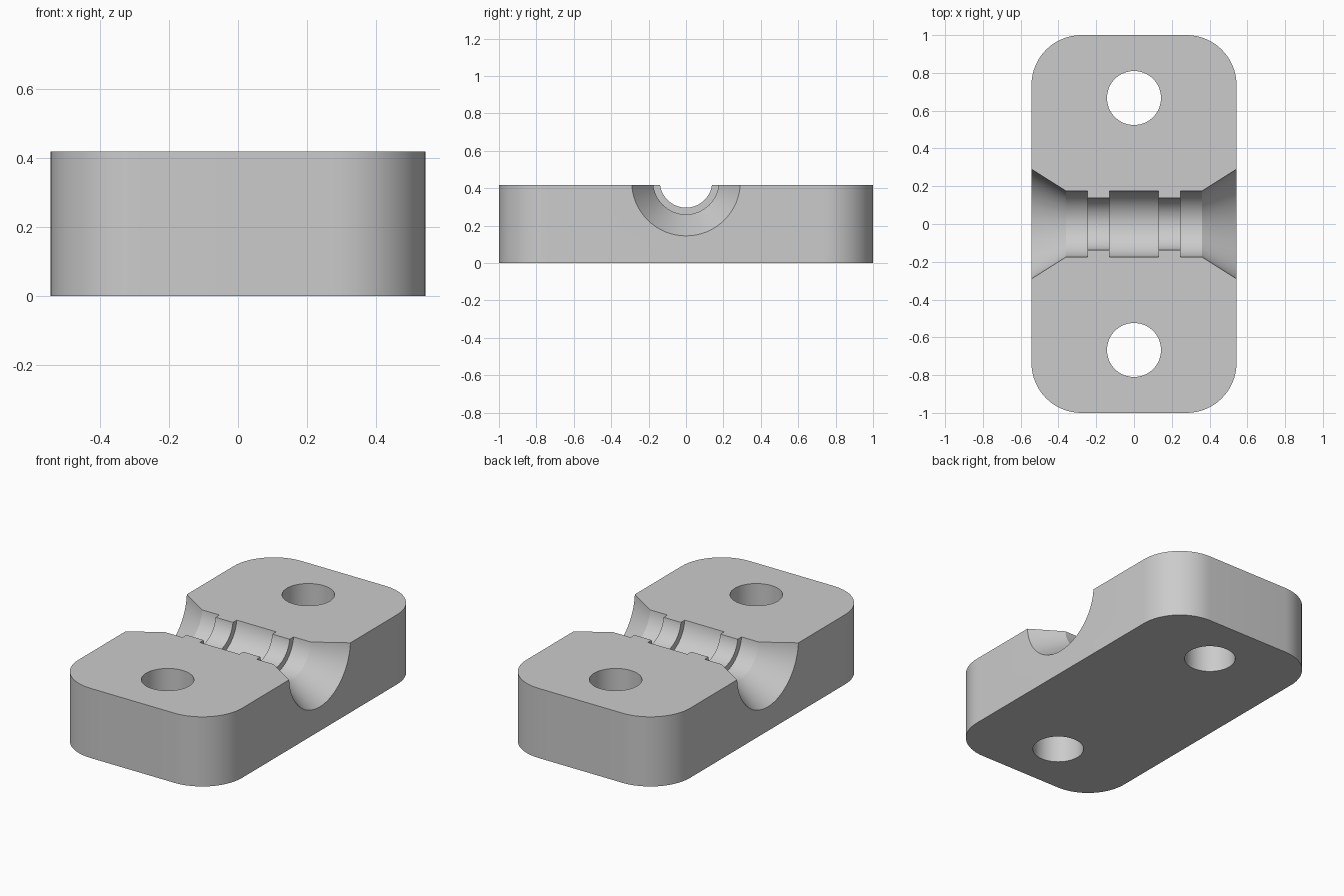
import bpy, bmesh, math
from mathutils import Matrix

if "Cube" in bpy.data.objects:
    bpy.data.objects.remove(bpy.data.objects["Cube"])

HX, HY, H, R = 0.543, 1.0, 0.418, 0.265   # half width, half length, height, corner radius
AXIS_Z = 0.436                            # channel axis sits just above the top face
SEG = 64

grey = bpy.data.materials.new("grey")
grey.diffuse_color = (0.6, 0.6, 0.6, 1)
grey.use_nodes = True
grey.node_tree.nodes["Principled BSDF"].inputs["Base Color"].default_value = grey.diffuse_color


def finish(bm, name):
    bmesh.ops.recalc_face_normals(bm, faces=bm.faces)
    mesh = bpy.data.meshes.new(name)
    bm.to_mesh(mesh)
    bm.free()
    obj = bpy.data.objects.new(name, mesh)
    obj.data.materials.append(grey)
    bpy.context.collection.objects.link(obj)
    return obj


# Block: rounded rectangle outline, extruded upward
bm = bmesh.new()
outline = []
for i, (sx, sy) in enumerate([(1, 1), (-1, 1), (-1, -1), (1, -1)]):
    for k in range(17):
        a = math.radians(90 * i + 90 * k / 16)
        outline.append(bm.verts.new((sx * (HX - R) + R * math.cos(a),
                                     sy * (HY - R) + R * math.sin(a), 0)))
base = bm.faces.new(outline)
top = bmesh.ops.extrude_face_region(bm, geom=[base])
bmesh.ops.translate(bm, vec=(0, 0, H),
                    verts=[v for v in top["geom"] if isinstance(v, bmesh.types.BMVert)])
block = finish(bm, "clamp_block")

# Channel cutter: stepped profile (x, radius) turned around the x axis
half = [(0.131, 0.176), (0.131, 0.140), (0.246, 0.140), (0.246, 0.176),
        (0.36, 0.176), (HX, 0.291), (HX + 0.1, 0.354)]
profile = [(-x, r) for x, r in reversed(half)] + half
bm = bmesh.new()
rings = [[bm.verts.new((x, r * math.cos(math.tau * k / SEG),
                        AXIS_Z + r * math.sin(math.tau * k / SEG)))
          for k in range(SEG)] for x, r in profile]
for a, b in zip(rings, rings[1:]):
    for k in range(SEG):
        n = (k + 1) % SEG
        bm.faces.new((a[k], a[n], b[n], b[k]))
bm.faces.new(rings[0])
bm.faces.new(rings[-1])
cutters = [finish(bm, "channel_cutter")]

# Bolt hole cutters
for y, side in ((-0.667, "front"), (0.667, "back")):
    bm = bmesh.new()
    bmesh.ops.create_cone(bm, cap_ends=True, segments=SEG, radius1=0.143, radius2=0.143,
                          depth=1, matrix=Matrix.Translation((0, y, H / 2)))
    cutters.append(finish(bm, side + "_hole_cutter"))

# Cut the block, then remove the helpers
bpy.context.view_layer.objects.active = block
block.select_set(True)
for cutter in cutters:
    cutter.hide_render = True
    mod = block.modifiers.new("cut", "BOOLEAN")
    mod.operation, mod.solver, mod.object = "DIFFERENCE", "EXACT", cutter
    bpy.ops.object.modifier_apply(modifier=mod.name)
for cutter in cutters:
    bpy.data.objects.remove(cutter)
bpy.ops.object.shade_smooth_by_angle(angle=math.radians(25))
